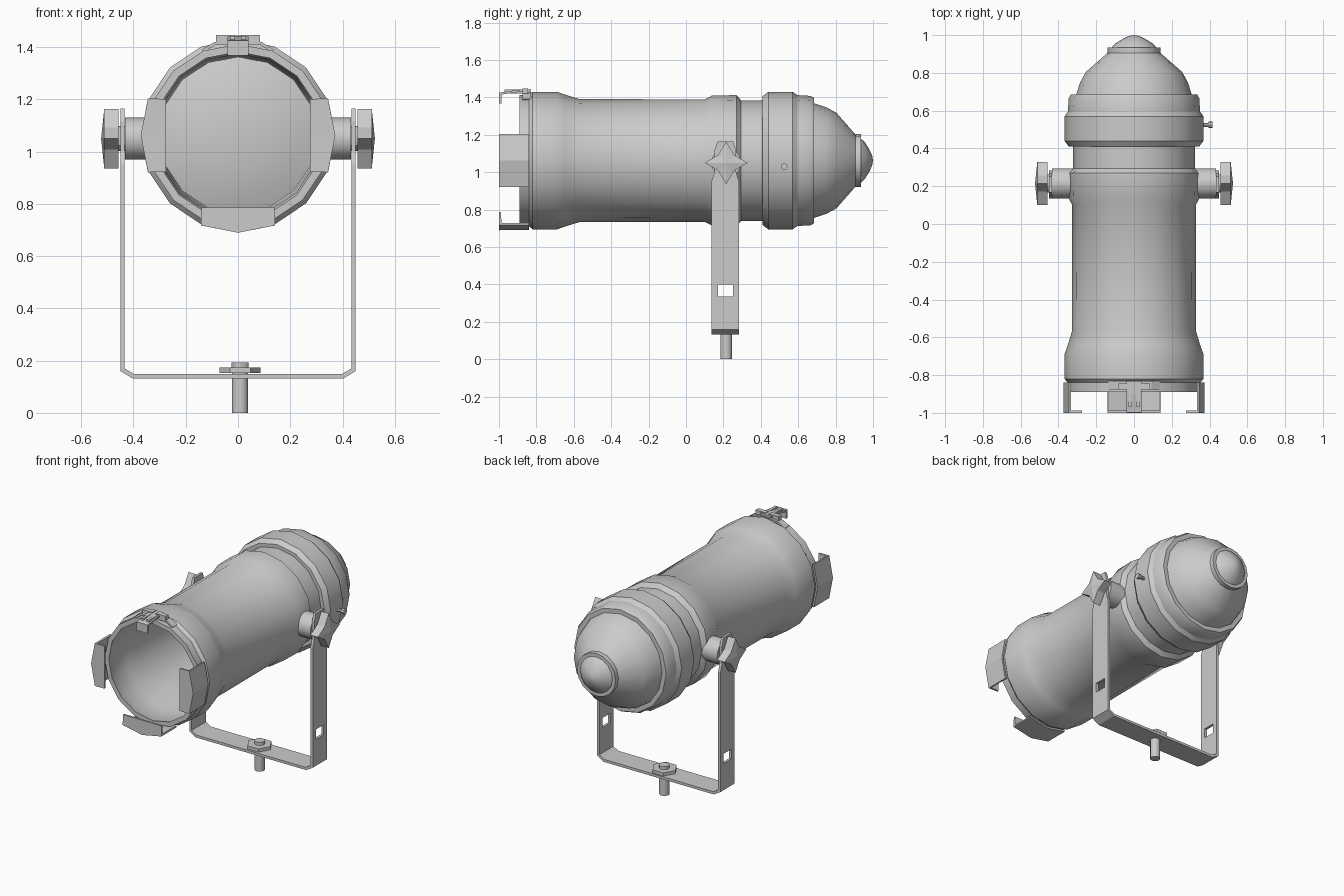
import bpy, bmesh, math
from mathutils import Matrix, Vector

if "Cube" in bpy.data.objects:
    bpy.data.objects.remove(bpy.data.objects["Cube"])

CZ = 1.062      # height of the lamp axis
YY = 0.21       # yoke plane


def finish(name, bm, smooth=True, thick=None, angle=30):
    bmesh.ops.remove_doubles(bm, verts=bm.verts, dist=1e-5)
    bmesh.ops.recalc_face_normals(bm, faces=bm.faces)
    me = bpy.data.meshes.new(name)
    bm.to_mesh(me)
    bm.free()
    ob = bpy.data.objects.new(name, me)
    bpy.context.collection.objects.link(ob)
    if smooth:
        bpy.ops.object.select_all(action='DESELECT')
        ob.select_set(True)
        bpy.context.view_layer.objects.active = ob
        bpy.ops.object.shade_smooth_by_angle(angle=math.radians(angle))
    if thick:
        m = ob.modifiers.new("thickness", 'SOLIDIFY')
        m.thickness, m.offset, m.use_even_offset = thick, 0, True
    return ob


def lathe(name, prof, n=16, closed=False):
    """Revolve (y, radius) points about the lamp axis."""
    bm = bmesh.new()
    rings = []
    for y, r in prof:
        k = n if r > 0 else 1
        rings.append([bm.verts.new((r * math.cos(2 * math.pi * i / n), y,
                                    CZ + r * math.sin(2 * math.pi * i / n))) for i in range(k)])
    pairs = list(zip(rings, rings[1:])) + ([(rings[-1], rings[0])] if closed else [])
    for a, b in pairs:
        for i in range(n):
            j = (i + 1) % n
            q = [a[i % len(a)], a[j % len(a)], b[j % len(b)], b[i % len(b)]]
            bm.faces.new(list(dict.fromkeys(q)))
    return finish(name, bm)


def cyl(name, a, b, r, n=16, spin=0):
    a, b = Vector(a), Vector(b)
    bm = bmesh.new()
    bmesh.ops.create_cone(bm, cap_ends=True, segments=n, radius1=r, radius2=r, depth=(b - a).length)
    rot = (b - a).to_track_quat('Z', 'Y').to_matrix().to_4x4()
    bm.transform(Matrix.Translation((a + b) / 2) @ rot @ Matrix.Rotation(spin, 4, 'Z'))
    return finish(name, bm)


def box(name, lo, hi):
    bm = bmesh.new()
    bmesh.ops.create_cube(bm, size=1)
    for v in bm.verts:
        v.co = Vector([(l + h) / 2 + c * (h - l) for l, h, c in zip(lo, hi, v.co)])
    return finish(name, bm, False)


def sheet(name, rows, thick, skip=(), mat=Matrix()):
    """Grid of points given as rows, thickened into bent sheet metal."""
    bm = bmesh.new()
    vs = [[bm.verts.new(mat @ Vector(p)) for p in row] for row in rows]
    for i in range(len(vs) - 1):
        for j in range(len(vs[0]) - 1):
            if (i, j) not in skip:
                bm.faces.new((vs[i][j], vs[i][j + 1], vs[i + 1][j + 1], vs[i + 1][j]))
    return finish(name, bm, False, thick)


# barrel with flared front rim, yoke collar and hollow interior
lathe("barrel", [(-0.89, 0.35), (-0.84, 0.35), (-0.82, 0.368), (-0.69, 0.368), (-0.645, 0.352),
                 (-0.57, 0.329), (0.10, 0.327), (0.14, 0.348), (0.27, 0.35), (0.295, 0.322),
                 (0.50, 0.322), (0.50, 0.30), (-0.57, 0.312), (-0.69, 0.34), (-0.82, 0.34), (-0.89, 0.32)],
      closed=True)
lathe("lamp_lens", [(0.49, 0.302), (0.465, 0.23), (0.445, 0.13), (0.435, 0)], 32)

# rear housing
lathe("rear_cap", [(0.41, 0.322), (0.41, 0.345), (0.44, 0.368), (0.57, 0.368), (0.595, 0.35),
                   (0.665, 0.346), (0.685, 0.335), (0.685, 0.306), (0.75, 0.285), (0.805, 0.255),
                   (0.91, 0.135)])
lathe("rear_ring", [(0.905, 0.12), (0.905, 0.141), (0.935, 0.141), (0.935, 0.115)])
lathe("rear_dome", [(0.935, 0.118), (0.955, 0.10), (0.98, 0.06), (0.995, 0.028), (1.0, 0)])

# locking screw on the cap
cyl("cap_screw", (0.34, 0.525, 1.03), (0.40, 0.525, 1.03), 0.011, 8)
cyl("cap_screw_head", (0.395, 0.525, 1.03), (0.415, 0.525, 1.03), 0.018, 8)

# yoke: one bent strap with a square hole in each leg
leg = [(0.40, 0.14, 0.074), (0.442, 0.165, 0.074), (0.442, 0.335, 0.074), (0.442, 0.40, 0.074),
       (0.442, 0.95, 0.074), (0.442, 1.0, 0.058), (0.442, 1.115, 0.058), (0.442, 1.165, 0.042)]
path = [(-x, z, w) for x, z, w in reversed(leg)] + leg
rows = [[(x, YY + d, z) for d in (-w, -min(w, 0.04), min(w, 0.04), w)] for x, z, w in path]
sheet("yoke", rows, 0.017, skip={(4, 1), (10, 1)})

# mounting bolt
cyl("mounting_bolt", (0.008, 0.215, 0), (0.008, 0.215, 0.18), 0.031)
cyl("bolt_nut", (0.008, 0.212, 0.152), (0.008, 0.212, 0.173), 0.079, 6, math.pi / 2)
cyl("bolt_head", (0.008, 0.215, 0.17), (0.008, 0.215, 0.193), 0.032, 12)

# pivots and star knobs on both sides
for s, side in ((1, "right"), (-1, "left")):
    c = lambda x: (s * x, YY + 0.005, 1.05)
    cyl(side + "_pivot", c(0.31), c(0.433), 0.08)
    cyl(side + "_knob_hub", c(0.43), c(0.47), 0.048, 12)
    bm = bmesh.new()
    loops = []
    for x in (0.457, 0.512):
        loops.append([bm.verts.new(Vector(c(x)) + Vector((0, r * math.cos(a), r * math.sin(a))))
                      for r, a in ((0.114 if i % 2 == 0 else 0.06, i * math.pi / 4) for i in range(8))])
    tips = [bm.verts.new(c(0.457)), bm.verts.new(c(0.524))]
    for i in range(8):
        j = (i + 1) % 8
        bm.faces.new((loops[0][i], loops[0][j], loops[1][j], loops[1][i]))
        for t, l in zip(tips, loops):
            bm.faces.new((t, l[i], l[j]))
    finish(side + "_star_knob", bm, False)

# filter holder clips: right, left and bottom
for k, side in ((0, "right"), (2, "left"), (3, "bottom")):
    m = Matrix.Translation((0, 0, CZ)) @ Matrix.Rotation(-k * math.pi / 2, 4, 'Y')
    outer = [(0.339, 0.14), (0.366, 0), (0.339, -0.14)]
    rows = [[(d, y, t) for d, t in outer] for y in (-0.84, -0.994)]
    rows.append([(0.275, -0.994, t) for d, t in outer])
    if k == 3:
        m = Matrix.Translation((0, 0, CZ)) @ Matrix.Rotation(math.pi / 2, 4, 'Y')
    sheet(side + "_filter_clip", rows, 0.012, mat=m)

# top latch: cross plate, sprung tongue and guide blocks
sheet("top_latch_plate", [[(x, y, z) for x, z in ((-0.135, 1.385), (-0.09, 1.413), (0, 1.424),
                                                  (0.09, 1.413), (0.135, 1.385))]
                          for y in (-0.875, -0.83)], 0.012)
sheet("top_latch_tongue", [[(x, y, z) for x in (-0.04, 0.04)] for y, z in
                           ((-0.83, 1.438), (-0.90, 1.434), (-0.993, 1.42), (-0.993, 1.368))], 0.012)
for s, side in ((1, "right"), (-1, "left")):
    lo, hi = sorted((s * 0.012, s * 0.085))
    box(side + "_latch_guide", (lo, -0.875, 1.41), (hi, -0.845, 1.447))
    lo, hi = sorted((s * 0.012, s * 0.03))
    box(side + "_latch_rail", (lo, -0.97, 1.42), (hi, -0.86, 1.442))
